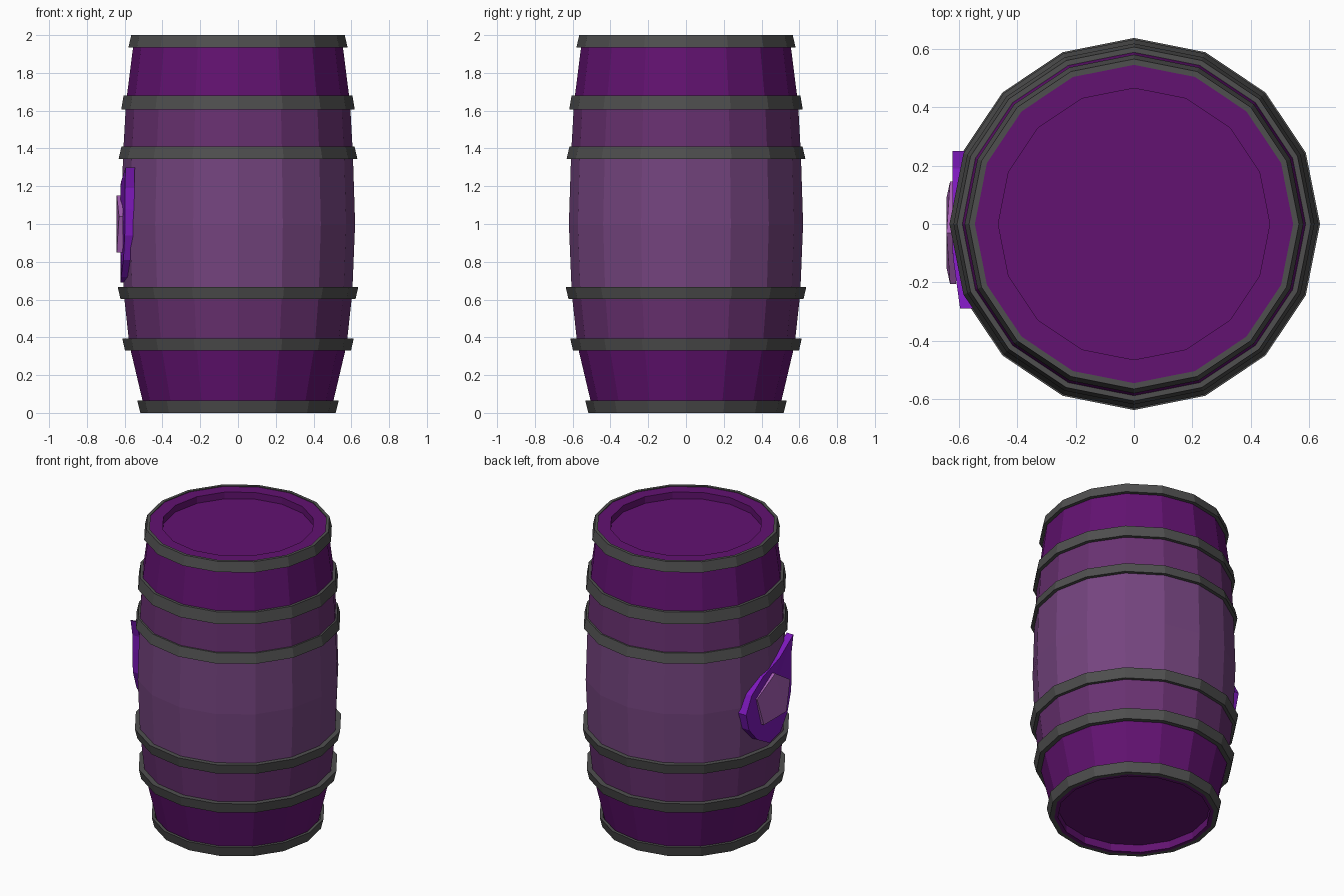
import bpy, bmesh
from math import sin, cos, pi

if "Cube" in bpy.data.objects:
    bpy.data.objects.remove(bpy.data.objects["Cube"])

SIDES = 16


def material(name, r, g, b):
    m = bpy.data.materials.new(name)
    m.diffuse_color = [(c / 255) ** 2.2 for c in (r, g, b)] + [1]
    m.use_nodes = True
    m.node_tree.nodes["Principled BSDF"].inputs["Base Color"].default_value = m.diffuse_color
    return m


def finish(name, bm, mats):
    bmesh.ops.recalc_face_normals(bm, faces=bm.faces)
    me = bpy.data.meshes.new(name)
    bm.to_mesh(me)
    bm.free()
    for m in mats:
        me.materials.append(m)
    ob = bpy.data.objects.new(name, me)
    bpy.context.collection.objects.link(ob)
    return ob


def lathe(bm, profile, closed):
    """Spin (radius, z) points round the z axis; capped unless the profile is closed."""
    rings = [[bm.verts.new((r * cos(2 * pi * i / SIDES), r * sin(2 * pi * i / SIDES), z))
              for i in range(SIDES)] for r, z in profile]
    pairs = list(zip(rings, rings[1:]))
    if closed:
        pairs.append((rings[-1], rings[0]))
    for a, b in pairs:
        for i in range(SIDES):
            j = (i + 1) % SIDES
            bm.faces.new((a[i], a[j], b[j], b[i]))
    if not closed:
        bm.faces.new(rings[0])
        bm.faces.new(rings[-1])


dark = material("dark_wood", 98, 25, 112)
mid = material("mid_wood", 104, 52, 112)
pale = material("pale_wood", 116, 70, 126)
iron = material("iron", 80, 80, 80)
violet = material("violet", 124, 30, 186)
gem_mat = material("gem", 165, 95, 180)

# Barrel body with recessed ends
bm = bmesh.new()
lathe(bm, [(0.465, 0.05), (0.465, 0.0), (0.49, 0.0), (0.575, 0.36), (0.605, 0.635),
           (0.62, 1.0), (0.608, 1.375), (0.593, 1.64), (0.548, 1.995),
           (0.465, 1.995), (0.465, 1.95)], False)
for f in bm.faces:
    z = f.calc_center_median().z
    f.material_index = 2 if 0.64 < z < 1.37 else 1 if 0.36 < z < 1.63 else 0
finish("barrel_body", bm, [dark, mid, pale])

# Hoops: z low, z high, outer radius low, outer radius high
for k, (z0, z1, r0, r1) in enumerate([
        (0.0, 0.065, 0.517, 0.533), (0.33, 0.395, 0.598, 0.613),
        (0.602, 0.667, 0.622, 0.637), (1.345, 1.41, 0.632, 0.617),
        (1.605, 1.68, 0.618, 0.606), (1.935, 2.0, 0.58, 0.565)]):
    bm = bmesh.new()
    t = 0.045 if k in (1, 2, 3, 4) else 0.02
    lathe(bm, [(r0, z0), (r1, z1), (r1 - t, z1), (r0 - t - 0.01, z0)], True)
    finish(f"hoop_{k + 1}", bm, [iron])

# Drop-shaped plaque on the left side, bent slightly towards its tip
outline = [(-0.29, 1.30), (-0.11, 1.22), (0.07, 1.16), (0.19, 1.08), (0.25, 0.97),
           (0.22, 0.86), (0.13, 0.76), (0.0, 0.69), (-0.12, 0.72), (-0.21, 0.81),
           (-0.26, 0.94), (-0.265, 1.08), (-0.265, 1.19)]
bm = bmesh.new()
front, back = [], []
for y, z in outline:
    bend = 0.14 * max(0, -0.1 - y)
    front.append(bm.verts.new((-0.622 + bend, y, z)))
    back.append(bm.verts.new((-0.565 + bend * 0.7, y, z)))
n = len(outline)
hub_f = bm.verts.new((-0.622, 0, 0.97))
hub_b = bm.verts.new((-0.565, 0, 0.97))
for i in range(n):
    j = (i + 1) % n
    bm.faces.new((front[i], front[j], back[j], back[i]))
    bm.faces.new((front[j], front[i], hub_f))
    bm.faces.new((back[i], back[j], hub_b))
finish("plaque", bm, [violet])

# Five-sided gem: three raised corners, two lower ones
bm = bmesh.new()
corners = [(-0.03, 1.15, -0.642), (0.145, 1.04, -0.63), (0.09, 0.85, -0.642),
           (-0.15, 0.85, -0.642), (-0.205, 1.04, -0.63)]
top = [bm.verts.new((x, y, z)) for y, z, x in corners]
base = [bm.verts.new((-0.61, y, z)) for y, z, x in corners]
for i in range(5):
    j = (i + 1) % 5
    bm.faces.new((top[i], top[j], base[j], base[i]))
for i in (1, 2, 3):
    bm.faces.new((top[0], top[i], top[i + 1]))
bm.faces.new(base)
finish("gem", bm, [gem_mat])
